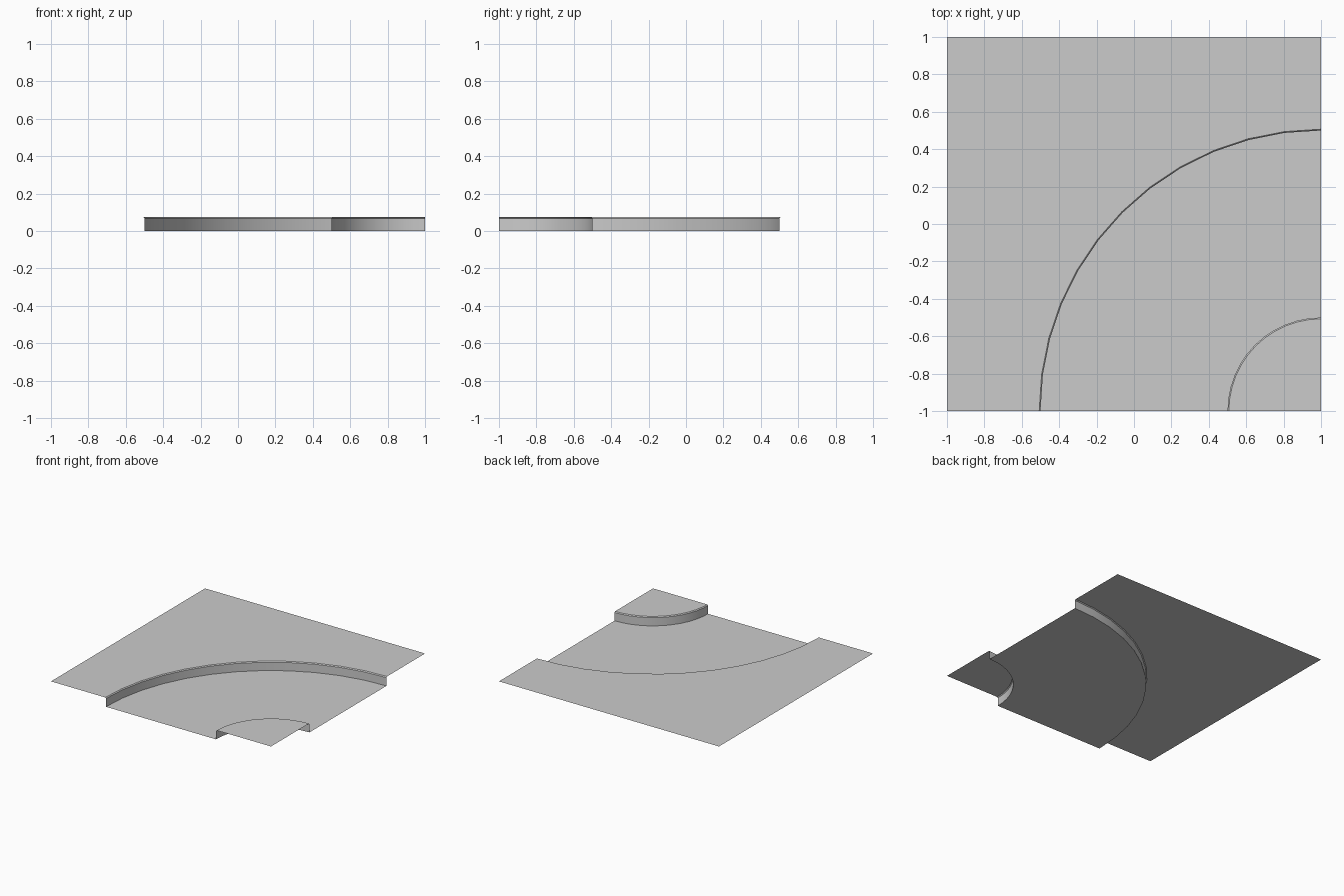
import bpy, bmesh
from math import sin, cos, pi, radians

cube = bpy.data.objects.get("Cube")
if cube:
    bpy.data.objects.remove(cube)

SEGMENTS = 12
HEIGHT = 0.075
BEVEL = 0.007

grey = bpy.data.materials.new("plain grey")
grey.use_nodes = True
colour = (0.6, 0.6, 0.6, 1)
grey.diffuse_color = colour
grey.node_tree.nodes["Principled BSDF"].inputs["Base Color"].default_value = colour


def quarter_sheet(name, profile):
    """Sweep (radius, z) points a quarter turn; radius None reaches the tile edge."""
    bm = bmesh.new()
    rings = []
    for radius, z in profile:
        ring = []
        for i in range(SEGMENTS + 1):
            a = pi / 2 * i / SEGMENTS
            r = 2 / max(cos(a), sin(a)) if radius is None else radius
            ring.append(bm.verts.new((1 - r * cos(a), -1 + r * sin(a), z)))
        rings.append(ring)
    for inner, outer in zip(rings, rings[1:]):
        for i in range(SEGMENTS):
            bm.faces.new((inner[i], inner[i + 1], outer[i + 1], outer[i]))
    # Collapse the centre fan where the radius is zero
    bmesh.ops.remove_doubles(bm, verts=bm.verts, dist=1e-5)
    bm.normal_update()
    if sum(f.normal.z for f in bm.faces) < 0:
        bmesh.ops.reverse_faces(bm, faces=bm.faces)
    mesh = bpy.data.meshes.new(name)
    bm.to_mesh(mesh)
    bm.free()
    mesh.materials.append(grey)
    obj = bpy.data.objects.new(name, mesh)
    bpy.context.collection.objects.link(obj)
    bpy.ops.object.select_all(action="DESELECT")
    obj.select_set(True)
    bpy.context.view_layer.objects.active = obj
    bpy.ops.object.shade_smooth_by_angle(angle=radians(40))


# Raised corner pavement, with a kerb of softened top edge
quarter_sheet("inner_pavement", [(0, HEIGHT), (0.5 - BEVEL, HEIGHT)])
quarter_sheet("inner_kerb", [(0.5 - BEVEL, HEIGHT), (0.5, HEIGHT - BEVEL), (0.5, 0)])

# Sunken curved road
quarter_sheet("road", [(0.5, 0), (1.5, 0)])

# Outer kerb and the raised pavement out to the square border
quarter_sheet("outer_kerb", [(1.5, 0), (1.5, HEIGHT - BEVEL), (1.5 + BEVEL, HEIGHT)])
quarter_sheet("outer_pavement", [(1.5 + BEVEL, HEIGHT), (None, HEIGHT)])
